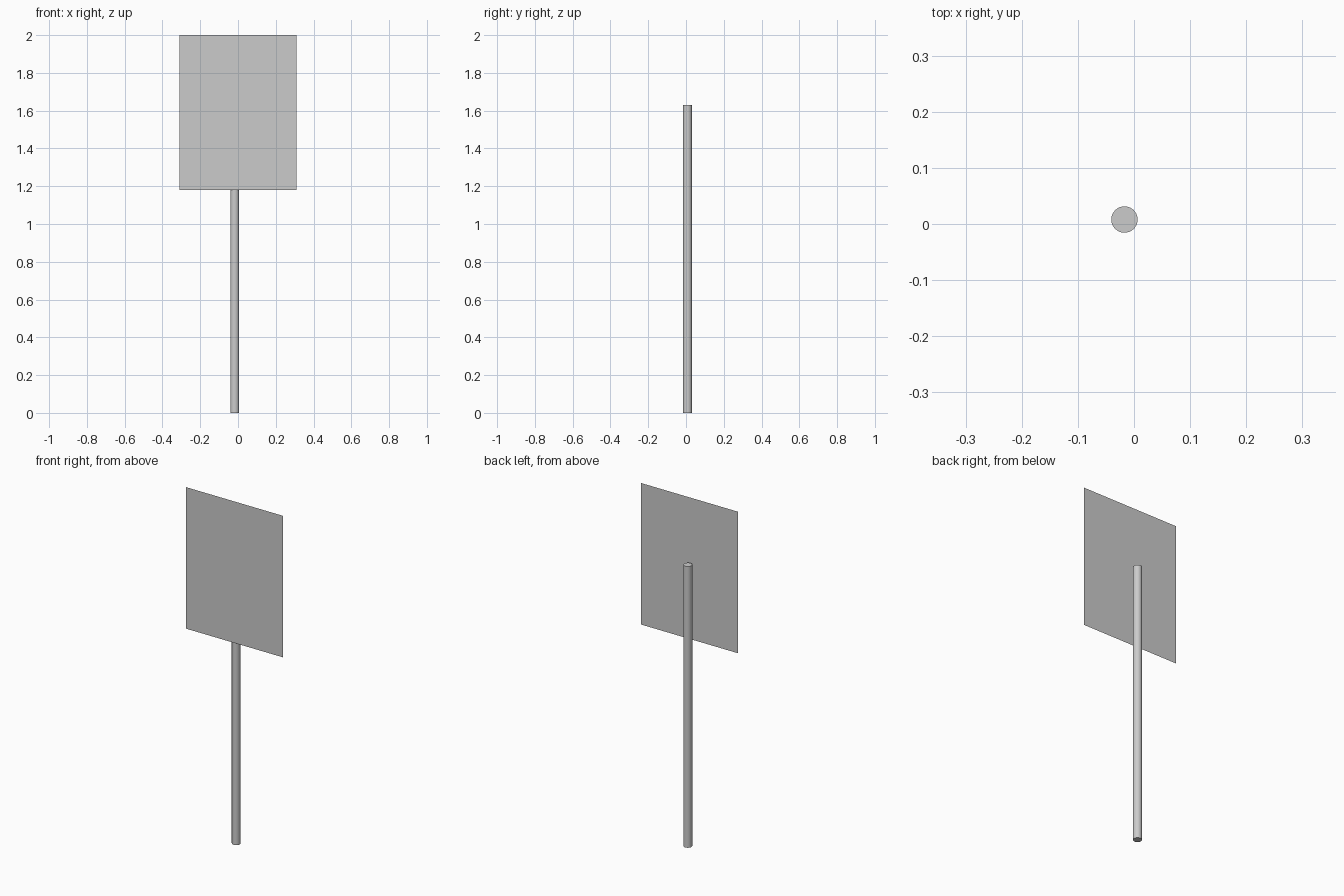
import bpy
import math

if "Cube" in bpy.data.objects:
    bpy.data.objects.remove(bpy.data.objects["Cube"])

# Round post, slightly off centre behind the board
POST_R, POST_H = 0.0235, 1.63
bpy.ops.mesh.primitive_cylinder_add(vertices=32, radius=POST_R, depth=POST_H,
                                    location=(-0.017, 0.008, POST_H / 2))
post = bpy.context.object
post.name = "post"
bpy.ops.object.shade_smooth_by_angle(angle=math.radians(30))

# Thin flat sign board facing the front
BOTTOM, TOP, HALF_W = 1.18, 2.0, 0.31
bpy.ops.mesh.primitive_plane_add(size=1, location=(0, -0.0315, (BOTTOM + TOP) / 2),
                                 rotation=(math.pi / 2, 0, 0))
board = bpy.context.object
board.name = "sign_board"
board.scale = (2 * HALF_W, TOP - BOTTOM, 1)
bpy.ops.object.transform_apply(location=False, rotation=True, scale=True)
